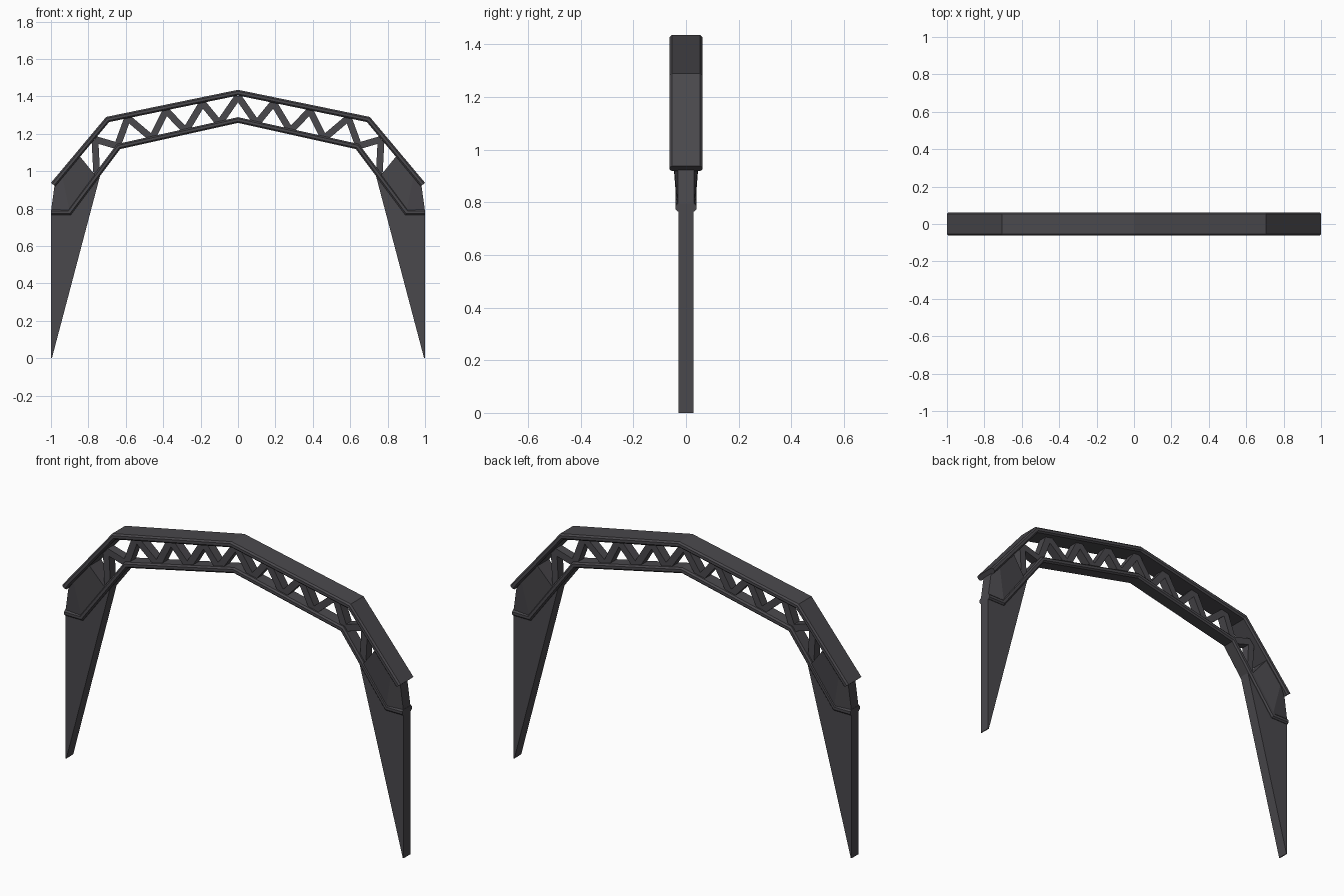
import bpy, bmesh
from mathutils import Vector

if "Cube" in bpy.data.objects:
    bpy.data.objects.remove(bpy.data.objects["Cube"])

mat = bpy.data.materials.new("dark_steel")
mat.diffuse_color = (0.068, 0.065, 0.073, 1)
mat.use_nodes = True
mat.node_tree.nodes["Principled BSDF"].inputs["Base Color"].default_value = mat.diffuse_color


def make(name, bm):
    bmesh.ops.recalc_face_normals(bm, faces=bm.faces)
    me = bpy.data.meshes.new(name)
    bm.to_mesh(me)
    bm.free()
    me.materials.append(mat)
    ob = bpy.data.objects.new(name, me)
    bpy.context.collection.objects.link(ob)
    return ob


def chord(name, half, t0, t1, w, c):
    """Sweep a chamfered flange section along a mirrored, mitred path in XZ."""
    path = [Vector((-x, z)) for x, z in reversed(half[1:])] + [Vector(p) for p in half]
    sec = [(-w, t0 + c), (-w + c, t0), (w - c, t0), (w, t0 + c),
           (w, t1 - c), (w - c, t1), (-w + c, t1), (-w, t1 - c)]
    normals = []
    for a, b in zip(path, path[1:]):
        d = (b - a).normalized()
        normals.append(Vector((-d.y, d.x)))
    bm = bmesh.new()
    rings = []
    for i, p in enumerate(path):
        n1, n2 = normals[max(i - 1, 0)], normals[min(i, len(normals) - 1)]
        m = (n1 + n2) / (1 + n1.dot(n2))
        rings.append([bm.verts.new((p.x + m.x * o, y, p.y + m.y * o)) for y, o in sec])
    for r, s in zip(rings, rings[1:]):
        for k in range(8):
            j = (k + 1) % 8
            bm.faces.new((r[k], r[j], s[j], s[k]))
    bm.faces.new(rings[0])
    bm.faces.new(rings[-1])
    return make(name, bm)


def prism(bm, pts):
    """Plate in XZ; each point is (x, z, half thickness in y)."""
    f = [bm.verts.new((x, -h, z)) for x, z, h in pts]
    b = [bm.verts.new((x, h, z)) for x, z, h in pts]
    bm.faces.new(f)
    bm.faces.new(b)
    for i in range(len(pts)):
        j = (i + 1) % len(pts)
        bm.faces.new((f[i], f[j], b[j], b[i]))


def both_sides(name, plates):
    for side, s in (("right", 1), ("left", -1)):
        bm = bmesh.new()
        for pts in plates:
            prism(bm, [(s * x, z, h) for x, z, h in pts])
        make(side + "_" + name, bm)


def strut(a, b, w=0.018, h=0.024):
    a, b = Vector(a), Vector(b)
    d = (b - a).normalized()
    n = Vector((-d.y, d.x)) * w
    return [(p.x, p.y, h) for p in (a + n, a - n, b - n, b + n)]


# Upper and lower flanges
chord("upper_chord", [(0, 1.435), (0.705, 1.29), (1.0, 0.938)], -0.03, 0, 0.062, 0.008)
chord("lower_chord", [(0, 1.258), (0.63, 1.118), (0.895, 0.765), (1.0, 0.765)], 0, 0.03, 0.04, 0.008)

# Zigzag lattice between the flanges
nodes = [(0, 1.40), (0.10, 1.255), (0.19, 1.365), (0.28, 1.215), (0.385, 1.325),
         (0.46, 1.175), (0.59, 1.285), (0.645, 1.135), (0.765, 1.17), (0.755, 0.98)]
both_sides("lattice", [strut(a, b) for a, b in zip(nodes, nodes[1:])])

# Solid shoulder panel, narrowing towards the outer end
both_sides("shoulder_panel", [
    [(0.85, 1.085, 0.05), (0.765, 0.98, 0.035), (0.9, 0.785, 0.035), (0.94, 0.975, 0.05)],
    [(0.94, 0.975, 0.05), (0.9, 0.785, 0.035), (1.0, 0.785, 0.03), (0.98, 0.93, 0.03)]])

# Tapered legs
both_sides("leg", [[(1.0, 0, 0.029), (1.0, 0.775, 0.029), (0.893, 0.775, 0.029),
                    (0.735, 0.985, 0.029), (0.995, 0, 0.029)]])
